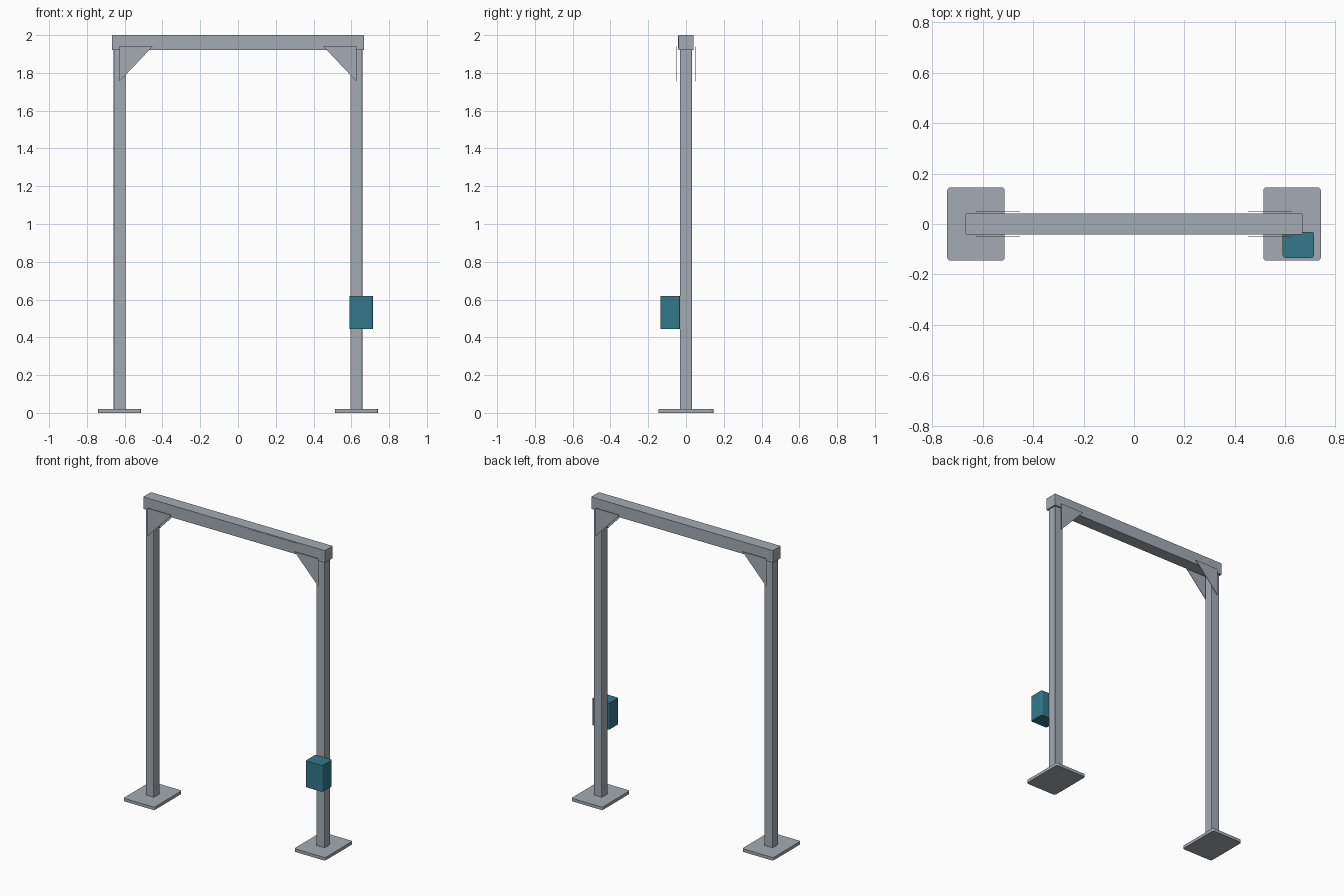
import bpy, bmesh
from mathutils import Vector

cube = bpy.data.objects.get("Cube")
if cube:
    bpy.data.objects.remove(cube, do_unlink=True)


def material(name, rgb):
    mat = bpy.data.materials.new(name)
    mat.use_nodes = True
    color = (*rgb, 1.0)
    mat.diffuse_color = color
    mat.node_tree.nodes["Principled BSDF"].inputs["Base Color"].default_value = color
    return mat


steel = material("steel grey", (0.37, 0.41, 0.45))
teal = material("teal paint", (0.034, 0.19, 0.26))


def finish(name, bm, mat):
    bmesh.ops.recalc_face_normals(bm, faces=bm.faces)
    mesh = bpy.data.meshes.new(name)
    bm.to_mesh(mesh)
    bm.free()
    mesh.materials.append(mat)
    obj = bpy.data.objects.new(name, mesh)
    bpy.context.collection.objects.link(obj)
    return obj


def block(name, low, high, mat, radius=0):
    """Box between two corners, with rounded upright edges."""
    low, high = Vector(low), Vector(high)
    bm = bmesh.new()
    bmesh.ops.create_cube(bm, size=1)
    bmesh.ops.scale(bm, vec=high - low, verts=bm.verts)
    bmesh.ops.translate(bm, vec=(low + high) / 2, verts=bm.verts)
    if radius:
        upright = [e for e in bm.edges
                   if abs(e.verts[0].co.z - e.verts[1].co.z) > 1e-4]
        bmesh.ops.bevel(bm, geom=upright, offset=radius, segments=3,
                        profile=0.5, affect='EDGES')
    return finish(name, bm, mat)


def gusset(name, side, y, thickness=0.003):
    """Thin triangular corner plate."""
    bm = bmesh.new()
    corners = [(0.627, 1.94), (0.452, 1.94), (0.627, 1.755)]
    face = bm.faces.new([bm.verts.new((side * x, y - thickness / 2, z))
                         for x, z in corners])
    new = bmesh.ops.extrude_face_region(bm, geom=[face])["geom"]
    bmesh.ops.translate(bm, vec=(0, thickness, 0),
                        verts=[v for v in new if isinstance(v, bmesh.types.BMVert)])
    return finish(name, bm, steel)


# Legs, feet and corner plates, one set on each side
for label, side in (("left", 1), ("right", -1)):
    cx = side * 0.627
    block(label + "_base_plate", (cx - 0.114, -0.145, 0), (cx + 0.114, 0.145, 0.02),
          steel, 0.012)
    block(label + "_post", (cx - 0.031, -0.031, 0.02), (cx + 0.031, 0.031, 1.92),
          steel, 0.004)
    for end, y in (("front", -0.051), ("back", 0.051)):
        gusset(f"{label}_{end}_gusset", side, y)

# Top beam and its front panel
block("top_beam", (-0.668, -0.041, 1.92), (0.668, 0.041, 2.0), steel, 0.003)
block("beam_panel", (0.105, -0.0425, 1.93), (0.47, -0.04, 1.994), steel)

# Control box on the left post
block("control_box", (0.59, -0.134, 0.445), (0.714, -0.031, 0.62), teal, 0.01)
